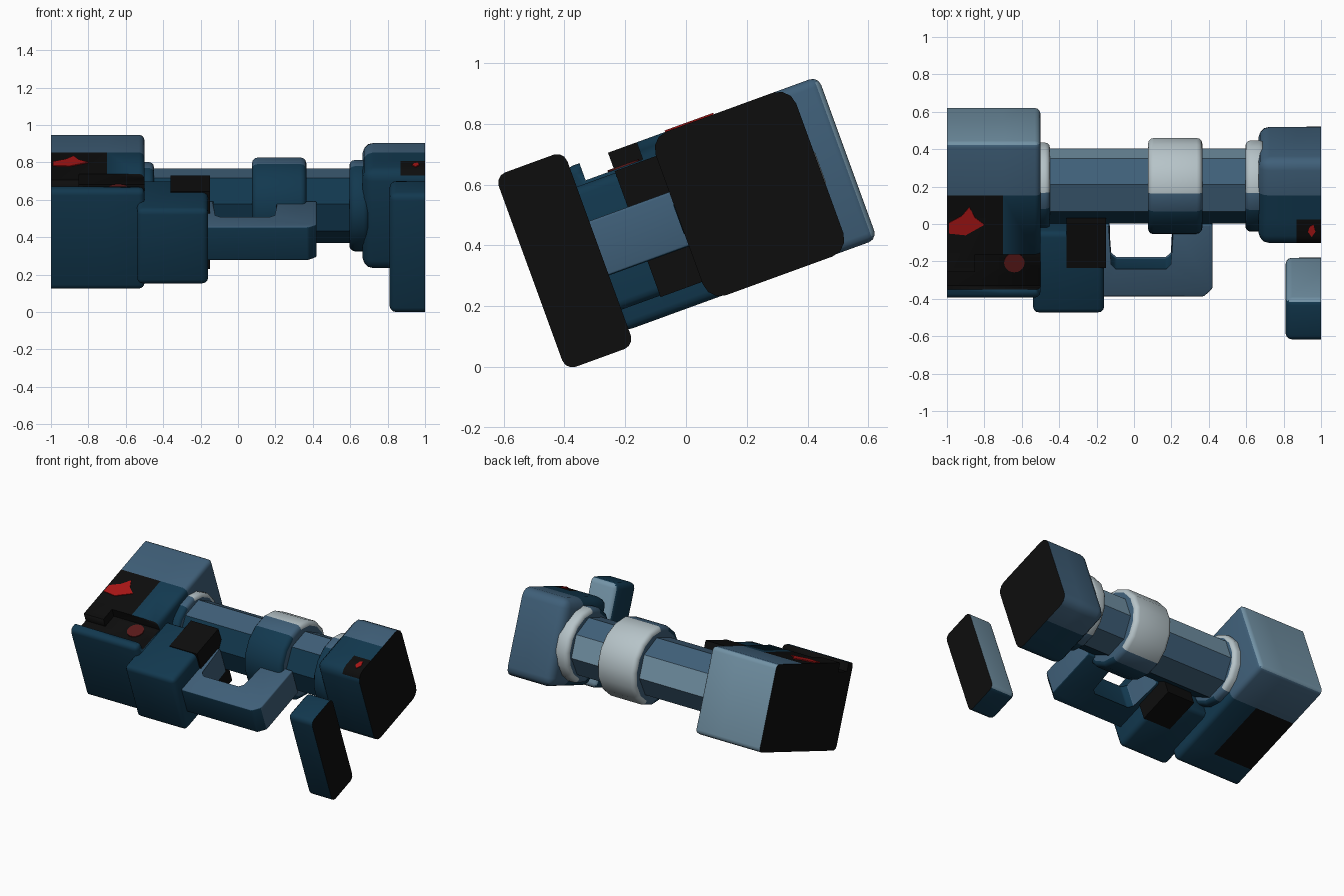
import bpy, bmesh, math
from mathutils import Matrix

if "Cube" in bpy.data.objects:
    bpy.data.objects.remove(bpy.data.objects["Cube"])

# Everything is laid out level as (x, depth, height), then pitched about x
TILT = Matrix.Rotation(math.radians(20), 4, 'X')
COLOURS = [("navy", (0.006, 0.040, 0.078)), ("mid_blue", (0.050, 0.115, 0.190)),
           ("light_steel", (0.17, 0.29, 0.38)), ("pale_grey", (0.47, 0.55, 0.58)),
           ("black", (0.004, 0.004, 0.004)), ("red", (0.40, 0.008, 0.008)),
           ("dark_red", (0.10, 0.010, 0.010))]
NAVY, MID, LIGHT, PALE, BLACK, RED, DARK_RED = range(7)
MATS = []
for label, rgb in COLOURS:
    m = bpy.data.materials.new(label)
    m.diffuse_color = (*rgb, 1)
    m.use_nodes = True
    m.node_tree.nodes["Principled BSDF"].inputs["Base Color"].default_value = m.diffuse_color
    MATS.append(m)


def finish(name, bm, rule, cuts=()):
    """Split along colour lines, paint by rule, smooth, tilt and link."""
    for axis, value in cuts:
        co, no = [0, 0, 0], [0, 0, 0]
        co[axis], no[axis] = value, 1
        bmesh.ops.bisect_plane(bm, geom=bm.verts[:] + bm.edges[:] + bm.faces[:],
                               plane_co=co, plane_no=no)
    bmesh.ops.recalc_face_normals(bm, faces=bm.faces[:])
    bm.normal_update()
    for f in bm.faces:
        c = f.calc_center_median()
        f.material_index = rule(c, f.normal) if callable(rule) else rule
        if abs(c.x) > 0.999 and abs(f.normal.x) > 0.9:
            f.material_index = BLACK
        f.smooth = True
    for e in bm.edges:
        e.smooth = len(e.link_faces) == 2 and e.calc_face_angle(0) < math.radians(35)
    bm.transform(TILT)
    me = bpy.data.meshes.new(name)
    bm.to_mesh(me)
    bm.free()
    for m in MATS:
        me.materials.append(m)
    ob = bpy.data.objects.new(name, me)
    bpy.context.collection.objects.link(ob)
    return ob


def prism(name, pts, v0, v1, rule, bevel=0, cuts=()):
    """Outline in (x, depth), raised from v0 to v1; ends at x = +-1 stay sharp."""
    bm = bmesh.new()
    lo = [bm.verts.new((x, u, v0)) for x, u in pts]
    hi = [bm.verts.new((x, u, v1)) for x, u in pts]
    n = len(pts)
    bm.faces.new(lo[::-1])
    bm.faces.new(hi)
    for i in range(n):
        j = (i + 1) % n
        bm.faces.new((lo[i], lo[j], hi[j], hi[i]))
    if bevel:
        edges = [e for e in bm.edges if not all(abs(v.co.x) > 0.999 for v in e.verts)]
        bmesh.ops.bevel(bm, geom=edges, offset=bevel, segments=3, profile=0.5,
                        affect='EDGES', clamp_overlap=True)
    return finish(name, bm, rule, cuts)


def box(name, x0, x1, u0, u1, v0, v1, rule, bevel=0, cuts=()):
    return prism(name, [(x0, u0), (x1, u0), (x1, u1), (x0, u1)], v0, v1, rule, bevel, cuts)


def tube(name, x0, x1, r, sides, rule, bevel=0, u=0.385, v=0.465):
    bm = bmesh.new()
    rings = []
    for x in (x0, x1):
        rings.append([bm.verts.new((x, u + r * math.cos((i + .5) * math.tau / sides),
                                    v + r * math.sin((i + .5) * math.tau / sides)))
                      for i in range(sides)])
    a, b = rings
    caps = [bm.faces.new(a[::-1]), bm.faces.new(b)]
    for i in range(sides):
        j = (i + 1) % sides
        bm.faces.new((a[i], a[j], b[j], b[i]))
    if bevel:
        bmesh.ops.bevel(bm, geom=[e for f in caps for e in f.edges], offset=bevel,
                        segments=3, profile=0.5, affect='EDGES')
    return finish(name, bm, rule)


# Colour rules
SPLIT = 0.435


def housing_rule(c, n):
    if n.y > 0.6:
        return LIGHT
    if c.y > SPLIT:
        return MID
    if abs(n.z) > 0.9 and c.x < -0.7 and 0 < c.y:
        return BLACK
    return NAVY


def head_rule(c, n):
    if n.z > 0.5 and c.x > 0.87 and c.y < 0.30:
        return BLACK
    return MID if c.y > SPLIT else NAVY


def pipe_rule(c, n):
    return LIGHT if n.y > 0.9 else MID if n.y > -0.3 else NAVY


def collar_rule(c, n):
    d = c.y - 0.385
    return PALE if d > 0.05 else MID if d > -0.08 else NAVY


# Large housing with a stepped recess in its top
housing = box("left_housing", -1, -0.5, -0.155, 0.735, 0.18, 0.75, housing_rule, 0.03,
              [(1, SPLIT), (0, -0.7), (1, 0.0)])
cutter = prism("recess_cutter", [(-1.1, -0.1), (-0.45, -0.1), (-0.45, 0.1), (-0.85, 0.1),
                                 (-0.85, 0.0), (-1.1, 0.0)], 0.69, 0.9, BLACK)
cutter.hide_render = True
mod = housing.modifiers.new("recess", 'BOOLEAN')
mod.operation, mod.object, mod.solver = 'DIFFERENCE', cutter, 'EXACT'
bpy.context.view_layer.update()
deps = bpy.context.evaluated_depsgraph_get()
cut_mesh = bpy.data.meshes.new_from_object(housing.evaluated_get(deps))
housing.modifiers.clear()
housing.data = cut_mesh
bpy.data.objects.remove(cutter)

# Painted marks on the housing
prism("recess_disc", [(-0.64 + 0.055 * math.cos(i * math.tau / 20),
                       0.033 + 0.055 * math.sin(i * math.tau / 20)) for i in range(20)],
      0.689, 0.696, DARK_RED)
prism("housing_red_mark", [(-0.99, 0.22), (-0.90, 0.21), (-0.80, 0.27), (-0.85, 0.31),
                           (-0.88, 0.37), (-0.92, 0.32), (-0.99, 0.28)], 0.749, 0.755, RED)

# Pipe and collars
tube("main_pipe", -0.52, 0.72, 0.2, 8, pipe_rule)
tube("left_collar", -0.53, -0.45, 0.235, 16, collar_rule, 0.025)
tube("middle_collar", 0.075, 0.365, 0.26, 16, collar_rule, 0.03)
tube("right_collar", 0.595, 0.70, 0.247, 16, collar_rule, 0.03)

# Right head with its small mark
box("right_head", 0.665, 1, 0.145, 0.637, 0.177, 0.75, head_rule, 0.06,
    [(1, SPLIT), (0, 0.87), (1, 0.30)])
prism("head_red_mark", [(0.93, 0.23), (0.95, 0.20), (0.97, 0.23), (0.96, 0.27), (0.94, 0.26)],
      0.749, 0.755, RED)

# Front block, its dark bracket to the pipe, and the loop handle
box("front_block", -0.54, -0.16, -0.265, 0.2, 0.25, 0.68, NAVY, 0.03)
box("dark_bracket", -0.36, -0.15, 0.0, 0.25, 0.245, 0.686, BLACK)
prism("loop_handle", [(-0.18, -0.21), (0.375, -0.21), (0.42, -0.165), (0.42, 0.2),
                      (0.205, 0.2), (0.205, -0.03), (0.175, -0.06), (-0.10, -0.06),
                      (-0.13, -0.03), (-0.13, 0.2), (-0.18, 0.2)], 0.37, 0.56,
      lambda c, n: MID if n.z > 0.7 or n.x > 0.9 else NAVY, 0.008)

# Separate front slab
box("front_slab", 0.81, 1, -0.375, -0.135, 0.125, 0.805,
    lambda c, n: LIGHT if n.y > 0.6 else NAVY, 0.035)
